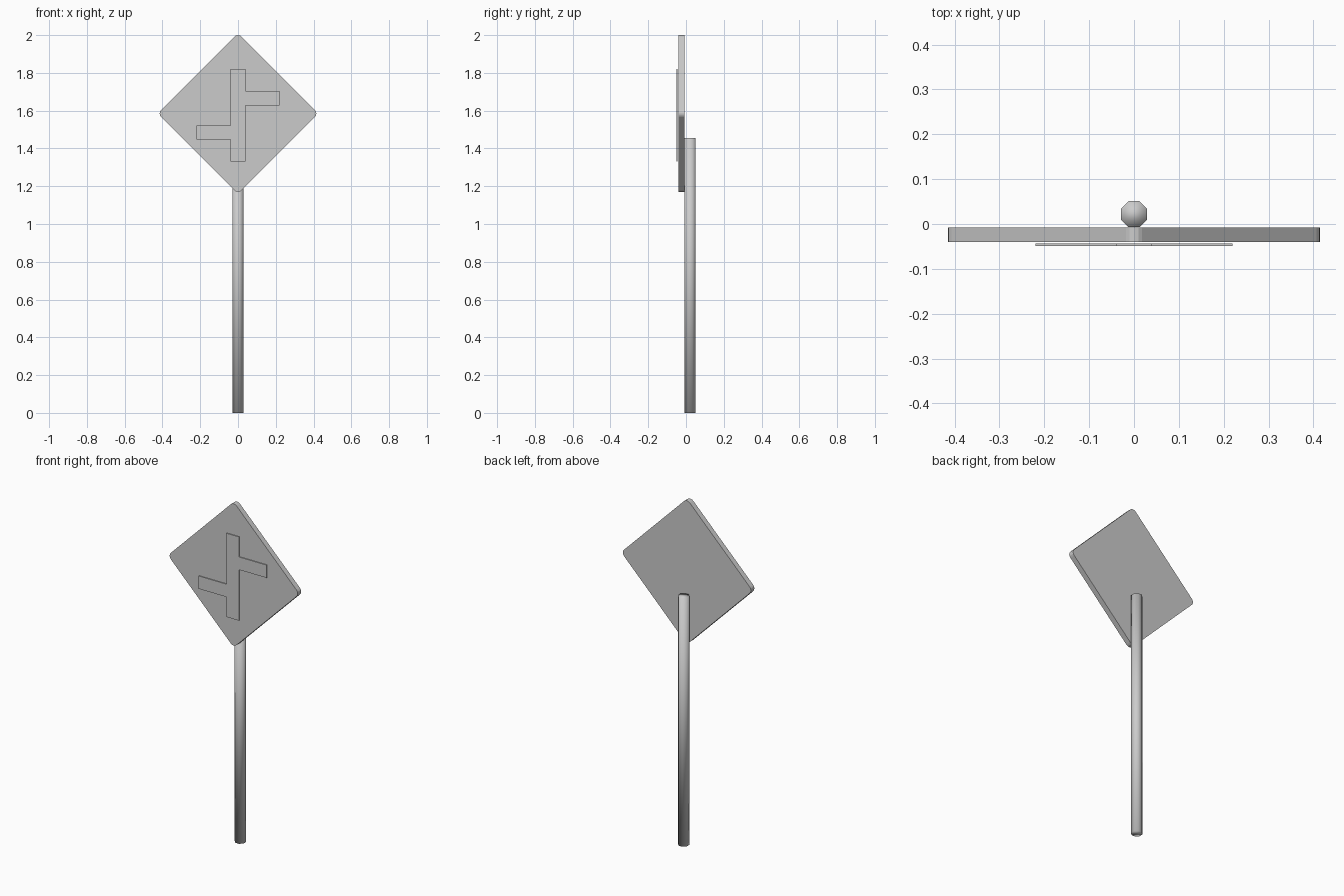
import bpy, bmesh, math
from mathutils import Matrix

cube = bpy.data.objects.get("Cube")
if cube:
    bpy.data.objects.remove(cube)

grey = bpy.data.materials.new("sign grey")
grey.use_nodes = True
colour = (0.6, 0.6, 0.6, 1)
grey.diffuse_color = colour
grey.node_tree.nodes["Principled BSDF"].inputs["Base Color"].default_value = colour


def finish(bm, name):
    bmesh.ops.recalc_face_normals(bm, faces=bm.faces)
    mesh = bpy.data.meshes.new(name)
    bm.to_mesh(mesh)
    bm.free()
    mesh.materials.append(grey)
    obj = bpy.data.objects.new(name, mesh)
    bpy.context.collection.objects.link(obj)
    return obj


def plate(name, outline, front, back):
    """Extrude an x-z outline from front to back along y."""
    bm = bmesh.new()
    face = bm.faces.new([bm.verts.new((x, front, z)) for x, z in outline])
    moved = bmesh.ops.extrude_face_region(bm, geom=[face], use_keep_orig=True)["geom"]
    verts = [v for v in moved if isinstance(v, bmesh.types.BMVert)]
    bmesh.ops.translate(bm, verts=verts, vec=(0, back - front, 0))
    return finish(bm, name)


centre_z = 1.585

# Diamond panel with rounded corners
radius, reach, steps = 0.026, 0.415, 4
outline = []
for corner in range(4):
    axis = corner * math.pi / 2
    for i in range(steps + 1):
        a = axis - math.pi / 4 + i * math.pi / 2 / steps
        outline.append(((reach - radius) * math.cos(axis) + radius * math.cos(a),
                        centre_z + (reach - radius) * math.sin(axis) + radius * math.sin(a)))
plate("sign_panel", outline, -0.04, -0.008)

# Staggered side road symbol, half outline repeated by a half turn
half = [(0.04, -0.25), (0.04, 0.045), (0.22, 0.045), (0.22, 0.12), (0.04, 0.12), (0.04, 0.24)]
mid_z = 1.575
half = [(0.04, -0.245), (0.04, 0.053), (0.22, 0.053), (0.22, 0.128), (0.04, 0.128), (0.04, 0.245)]
symbol = half + [(-x, -z) for x, z in half]
plate("road_symbol", [(x, mid_z + z) for x, z in symbol], -0.049, -0.044)

# Eight-sided post, smooth all over
height, apothem = 1.455, 0.029
bm = bmesh.new()
bmesh.ops.create_cone(bm, cap_ends=True, segments=8,
                      radius1=apothem / math.cos(math.pi / 8),
                      radius2=apothem / math.cos(math.pi / 8), depth=height)
bmesh.ops.rotate(bm, verts=bm.verts, matrix=Matrix.Rotation(math.pi / 8, 3, "Z"))
# Keep one flat side facing the panel
if max(v.co.x for v in bm.verts) > apothem * 1.02:
    bmesh.ops.rotate(bm, verts=bm.verts, matrix=Matrix.Rotation(math.pi / 8, 3, "Z"))
bmesh.ops.translate(bm, verts=bm.verts, vec=(0, 0.022, height / 2))
for f in bm.faces:
    f.smooth = True
finish(bm, "post")
